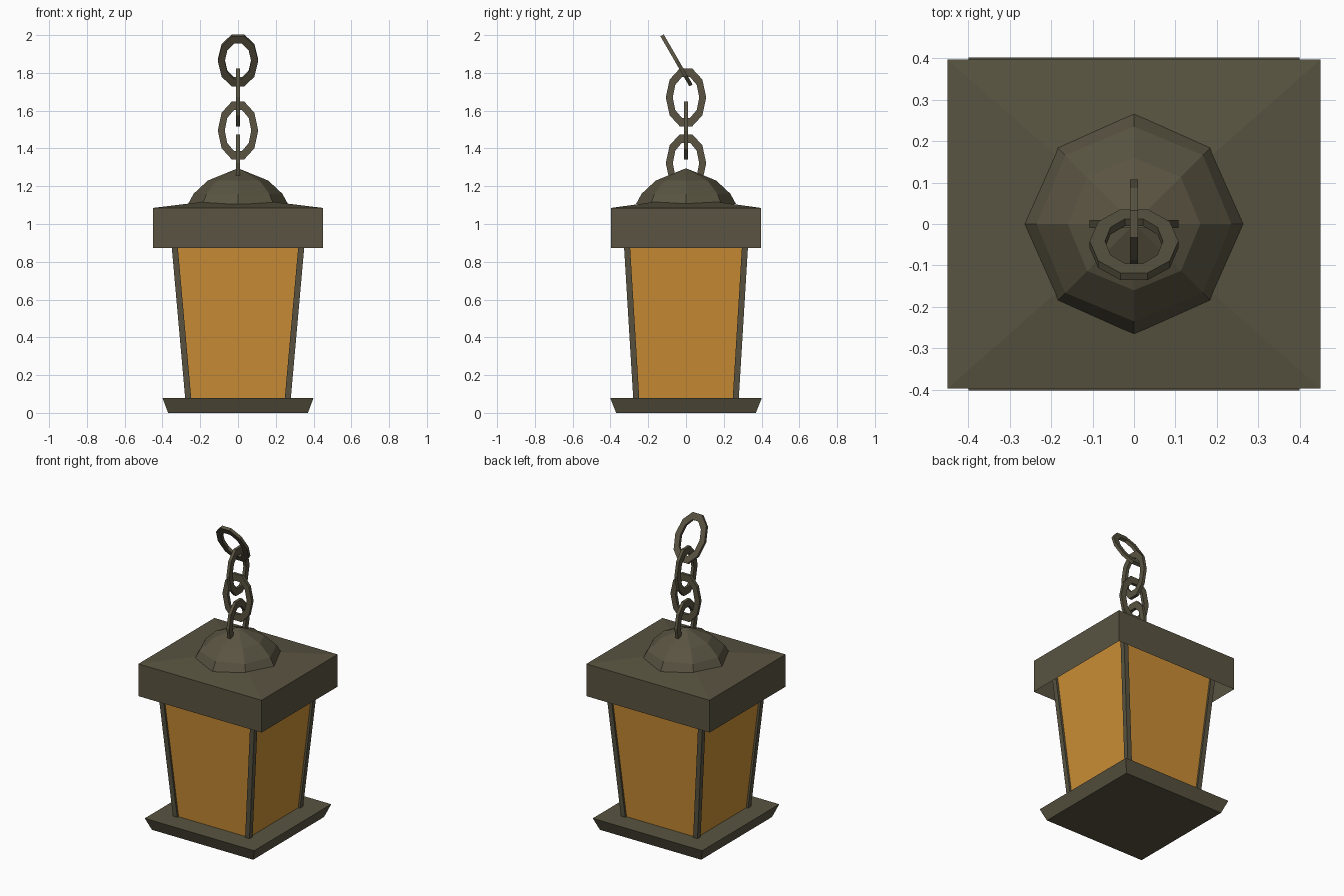
import bpy
from math import sin, cos, pi, radians
from mathutils import Matrix, Vector

if "Cube" in bpy.data.objects:
    bpy.data.objects.remove(bpy.data.objects["Cube"])


def material(name, rgb):
    m = bpy.data.materials.new(name)
    m.diffuse_color = (*rgb, 1)
    m.use_nodes = True
    m.node_tree.nodes["Principled BSDF"].inputs["Base Color"].default_value = m.diffuse_color
    return m


METAL = material("dark_metal", (0.10, 0.088, 0.053))
GLASS = material("amber_glass", (0.60, 0.27, 0.035))


def make(name, verts, faces, mat):
    me = bpy.data.meshes.new(name)
    me.from_pydata(verts, [], faces)
    me.materials.append(mat)
    ob = bpy.data.objects.new(name, me)
    bpy.context.collection.objects.link(ob)
    return ob


def loft(name, rings, mat, bottom=True, top=True):
    """Skin between equal-length rings of points, listed from the bottom up."""
    n = len(rings[0])
    faces = [(k * n + i, k * n + (i + 1) % n, (k + 1) * n + (i + 1) % n, (k + 1) * n + i)
             for k in range(len(rings) - 1) for i in range(n)]
    if bottom:
        faces.append(tuple(reversed(range(n))))
    if top:
        faces.append(tuple(range((len(rings) - 1) * n, len(rings) * n)))
    return make(name, [p for r in rings for p in r], faces, mat)


def rect(hx, hy, z, cx=0, cy=0):
    return [(cx + sx * hx, cy + sy * hy, z) for sx, sy in ((-1, -1), (1, -1), (1, 1), (-1, 1))]


def cone_tip(name, rings, z, mat):
    """Open-bottomed loft closed by a pointed top."""
    n = len(rings[0])
    return loft(name, rings + [[(0, 0, z)] * n], mat, bottom=False, top=False)


# Flared base tray
loft("base", [rect(0.37, 0.37, 0), rect(0.40, 0.402, 0.08)], METAL)

# Tapered glass panes, continuing up inside the lid
Z0, Z1 = 0.07, 1.06
loft("glass", [rect(0.266, 0.266, Z0), rect(0.352, 0.326, Z1)], GLASS)

# Corner posts
W = 0.016
for sx in (-1, 1):
    for sy in (-1, 1):
        loft("corner_post", [rect(W, W, Z0, sx * 0.263, sy * 0.263),
                             rect(W, W, Z1, sx * 0.351, sy * 0.323)], METAL)

# Lid: skirt open below, with a shallow pyramid roof
cone_tip("lid", [rect(0.45, 0.397, 0.872), rect(0.45, 0.397, 1.085)], 1.14, METAL)

# Eight-sided dome
dome = [[(r * cos(i * pi / 4), r * sin(i * pi / 4), z) for i in range(8)]
        for r, z in ((0.265, 1.105), (0.235, 1.16), (0.16, 1.23))]
cone_tip("dome", dome, 1.295, METAL)


# Chain links: flat oval rings with a rectangular section
def link(name, y, z, turn, tilt=0, n=10):
    m = (Matrix.Translation((0, y, z)) @ Matrix.Rotation(radians(tilt), 4, 'X')
         @ Matrix.Rotation(radians(turn), 4, 'Z'))
    section = ((0.107, 0.153, -0.01), (0.107, 0.153, 0.01),
               (0.070, 0.108, 0.01), (0.070, 0.108, -0.01))
    verts = [m @ Vector((a * cos(2 * pi * i / n), d, b * sin(2 * pi * i / n) / cos(pi / n)))
             for i in range(n) for a, b, d in section]
    faces = [(i * 4 + j, i * 4 + (j + 1) % 4,
              (i + 1) % n * 4 + (j + 1) % 4, (i + 1) % n * 4 + j)
             for i in range(n) for j in range(4)]
    return make(name, verts, faces, METAL)


link("chain_link_1", 0, 1.322, 90)
link("chain_link_2", 0, 1.495, 0)
link("chain_link_3", 0, 1.67, 90)
link("chain_link_4", -0.05, 1.866, 0, tilt=30)

# Tidy the meshes: merge pointed tips and make normals consistent
import bmesh
for ob in bpy.context.collection.objects:
    bm = bmesh.new()
    bm.from_mesh(ob.data)
    bmesh.ops.remove_doubles(bm, verts=bm.verts, dist=1e-5)
    bmesh.ops.recalc_face_normals(bm, faces=bm.faces)
    bm.to_mesh(ob.data)
    bm.free()
